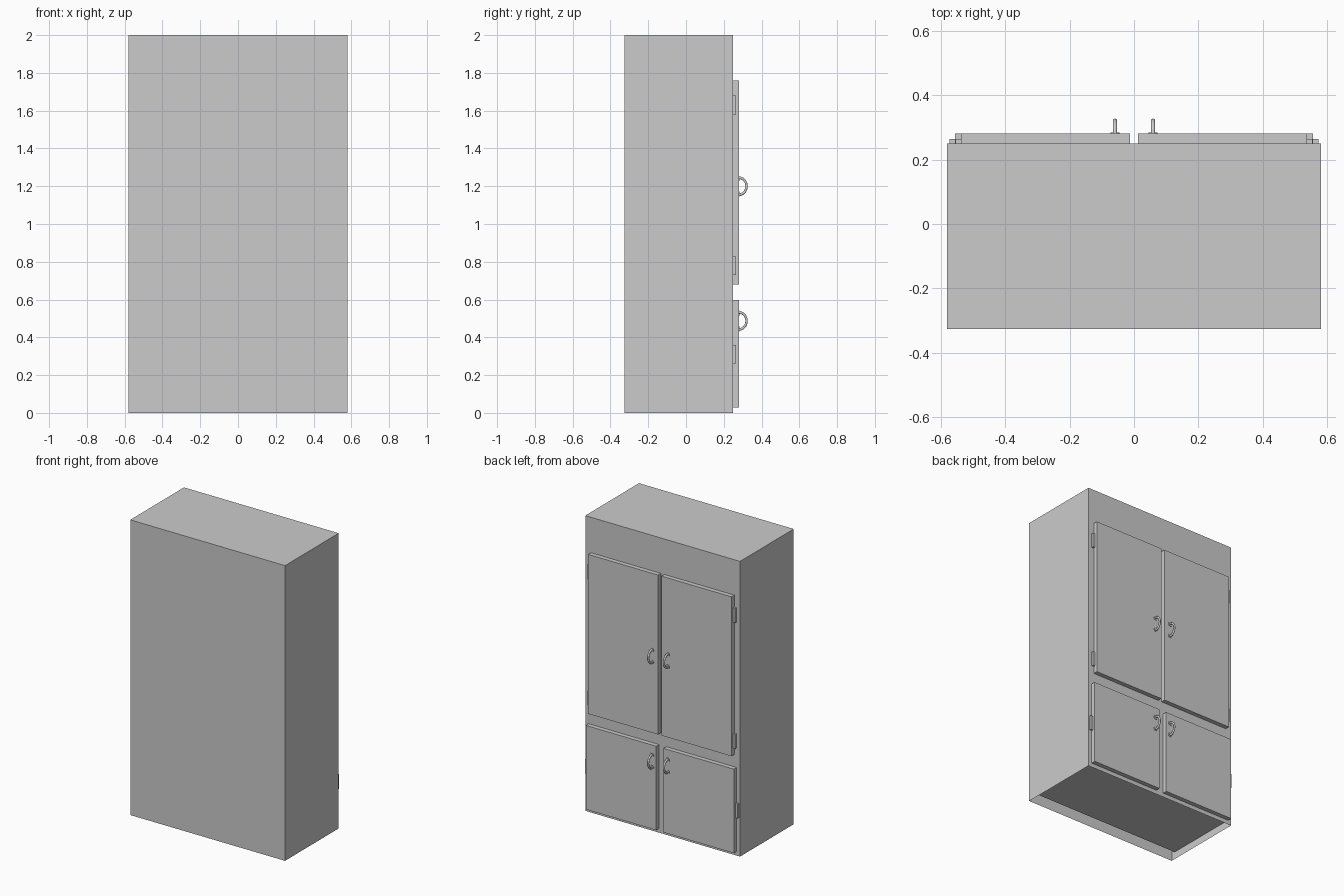
import bpy, bmesh, math
from mathutils import Matrix, Vector

if "Cube" in bpy.data.objects:
    bpy.data.objects.remove(bpy.data.objects["Cube"])

FACE_Y = 0.25           # plane the doors are mounted on
DOOR_Y = 0.28           # outer door surface


def finish(bm, name):
    bmesh.ops.recalc_face_normals(bm, faces=bm.faces[:])
    me = bpy.data.meshes.new(name)
    bm.to_mesh(me)
    bm.free()
    ob = bpy.data.objects.new(name, me)
    bpy.context.collection.objects.link(ob)
    return ob


def box_bm(x, y, z):
    bm = bmesh.new()
    size = [b - a for a, b in (x, y, z)]
    mid = [(a + b) / 2 for a, b in (x, y, z)]
    bmesh.ops.create_cube(bm, size=1, matrix=Matrix.Translation(mid) @ Matrix.Diagonal((*size, 1)))
    return bm


def box(name, x, y, z):
    return finish(box_bm(x, y, z), name)


def handle(name, x, z, r=0.045, tube=0.007):
    bm = bmesh.new()
    # half-ring grip, slightly flattened towards the door
    ring = bmesh.ops.create_circle(
        bm, segments=16, radius=tube,
        matrix=Matrix.Translation((0, 0, -r)) @ Matrix.Rotation(math.pi / 2, 4, 'X'))
    geom = ring['verts'] + bm.edges[:]
    bmesh.ops.spin(bm, geom=geom, cent=(0, 0, 0), axis=(1, 0, 0), angle=math.pi, steps=24)
    bmesh.ops.scale(bm, verts=bm.verts[:], vec=(0.95, 0.9, 1))
    # round mounting plates
    for s in (-1, 1):
        bmesh.ops.create_cone(
            bm, cap_ends=True, segments=24, radius1=0.014, radius2=0.014, depth=0.004,
            matrix=Matrix.Translation((0, 0.002, s * 0.041)) @ Matrix.Rotation(math.pi / 2, 4, 'X'))
    bmesh.ops.translate(bm, verts=bm.verts[:], vec=Vector((x, DOOR_Y, z)))
    ob = finish(bm, name)
    bpy.ops.object.select_all(action='DESELECT')
    ob.select_set(True)
    bpy.context.view_layer.objects.active = ob
    bpy.ops.object.shade_smooth_by_angle(angle=math.radians(40))


# carcass: thin-walled shell, open underneath
bm = box_bm((-0.58, 0.58), (-0.325, FACE_Y), (0, 2))
bm.normal_update()
bottom = min(bm.faces, key=lambda f: f.calc_center_median().z)
bmesh.ops.delete(bm, geom=[bottom], context='FACES_ONLY')
finish(bm, "cabinet_body")

# raised floor board inside the shell, short of the wall at -y
box("floor_board", (-0.579, 0.579), (-0.296, FACE_Y - 0.001), (0.05, 0.07))

# row: name, inner x, outer x, z range, hinge centres, handle height
ROWS = [
    ("upper", 0.013, 0.537, (0.68, 1.76), (0.778, 1.63), 1.2),
    ("lower", 0.027, 0.555, (0.028, 0.597), (0.31,), 0.487),
]
for row, x0, x1, zr, hinges, grip in ROWS:
    for side, s in (("left", -1), ("right", 1)):
        # door panel
        box(f"{row}_door_{side}", sorted((s * x0, s * x1)), (FACE_Y, DOOR_Y), zr)
        # hinges on the outer edge
        for i, hz in enumerate(hinges):
            box(f"{row}_hinge_{side}_{i + 1}", sorted((s * x1, s * (x1 + 0.017))),
                (FACE_Y, 0.264), (hz - 0.049, hz + 0.049))
        # pull handle
        handle(f"{row}_handle_{side}", s * 0.059, grip)
